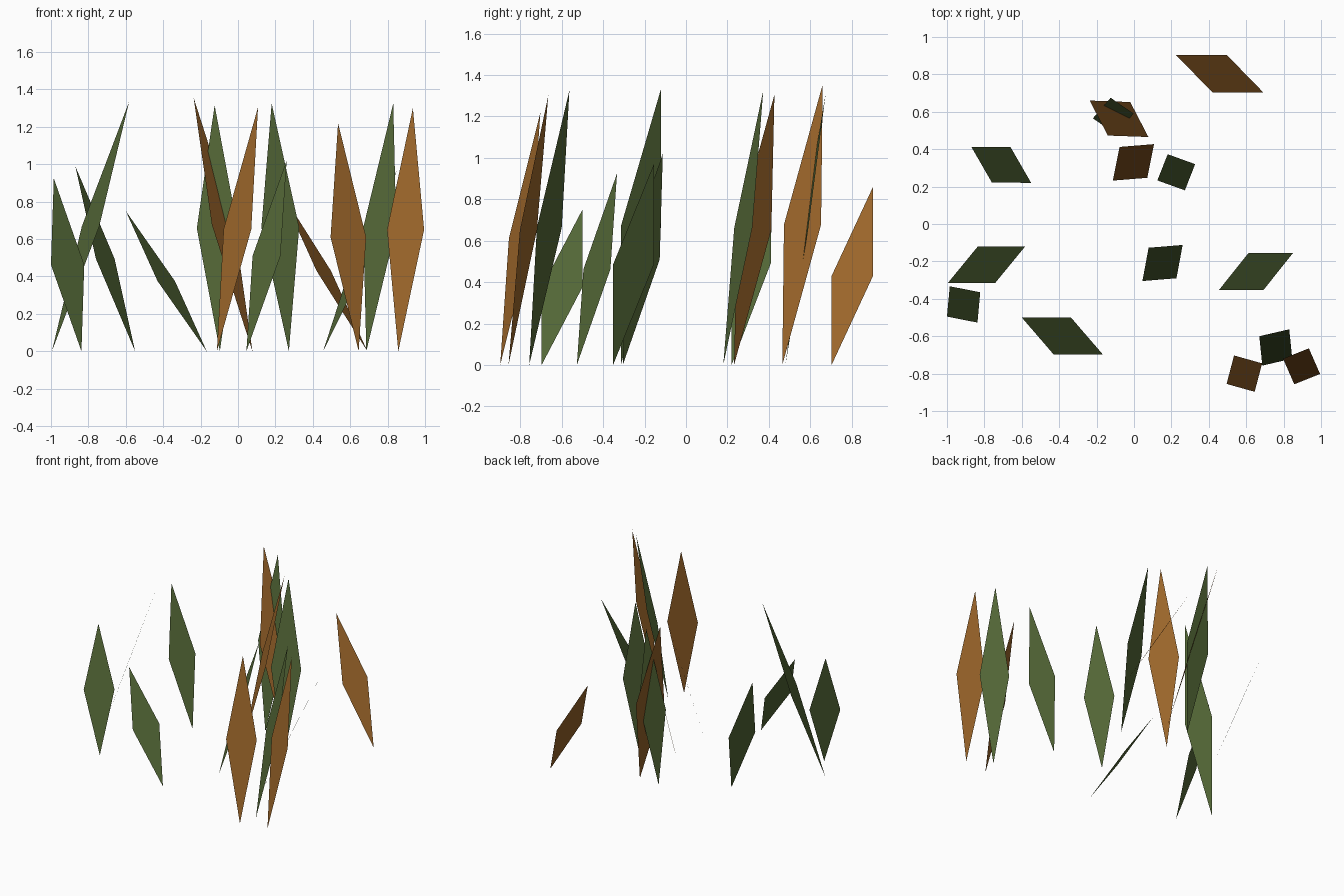
import bpy
from mathutils import Vector


def material(name, srgb):
    m = bpy.data.materials.new(name)
    m.diffuse_color = [((c / 255 + 0.055) / 1.055) ** 2.4 for c in srgb] + [1]
    return m


GREEN = material("leaf green", (84, 104, 55))
BROWN = material("dry brown", (156, 102, 42))


def blade(name, mat, base, tip, side, height):
    """Flat diamond blade: base on the ground, tip at height, two side points halfway up."""
    b = Vector((*base, 0.0))
    t = Vector((*tip, height))
    s = Vector((*side, height / 2))
    o = b + t - s                      # opposite side point
    verts = [b, s, t, o]
    if (s - b).cross(t - b).z < 0:     # upper side faces out
        verts.reverse()
    me = bpy.data.meshes.new(name)
    me.from_pydata(verts, [], [(0, 1, 2, 3)])
    me.materials.append(mat)
    bpy.context.collection.objects.link(bpy.data.objects.new(name, me))


# base xy, tip xy, one side point xy, height
green_blades = [
    ((-0.55, 0.22), (-0.87, 0.413), (-0.76, 0.222), 0.99),
    ((-0.995, -0.315), (-0.582, -0.12), (-0.835, -0.12), 1.335),
    ((-0.837, -0.527), (-0.985, -0.333), (-1.0, -0.495), 0.925),
    ((-0.167, -0.697), (-0.60, -0.50), (-0.43, -0.697), 0.75),
    ((0.045, -0.305), (0.26, -0.112), (0.078, -0.127), 1.02),
    ((0.455, -0.352), (0.85, -0.155), (0.612, -0.155), 0.97),
    ((0.272, 0.18), (0.18, 0.373), (0.125, 0.233), 1.325),
    ((-0.097, 0.48), (-0.125, 0.675), (-0.22, 0.565), 1.315),
    ((0.686, -0.757), (0.83, -0.563), (0.67, -0.60), 1.325),
]
brown_blades = [
    ((0.692, 0.703), (0.225, 0.903), (0.42, 0.703), 0.86),
    ((-0.113, 0.232), (0.107, 0.427), (-0.077, 0.412), 1.305),
    ((0.077, 0.465), (-0.237, 0.66), (-0.14, 0.473), 1.355),
    ((0.645, -0.897), (0.535, -0.703), (0.495, -0.855), 1.22),
    ((0.857, -0.857), (0.935, -0.665), (0.797, -0.72), 1.30),
]
for kind, mat, rows in (("green_blade", GREEN, green_blades),
                        ("brown_blade", BROWN, brown_blades)):
    for i, row in enumerate(rows, 1):
        blade(f"{kind}_{i}", mat, *row)
